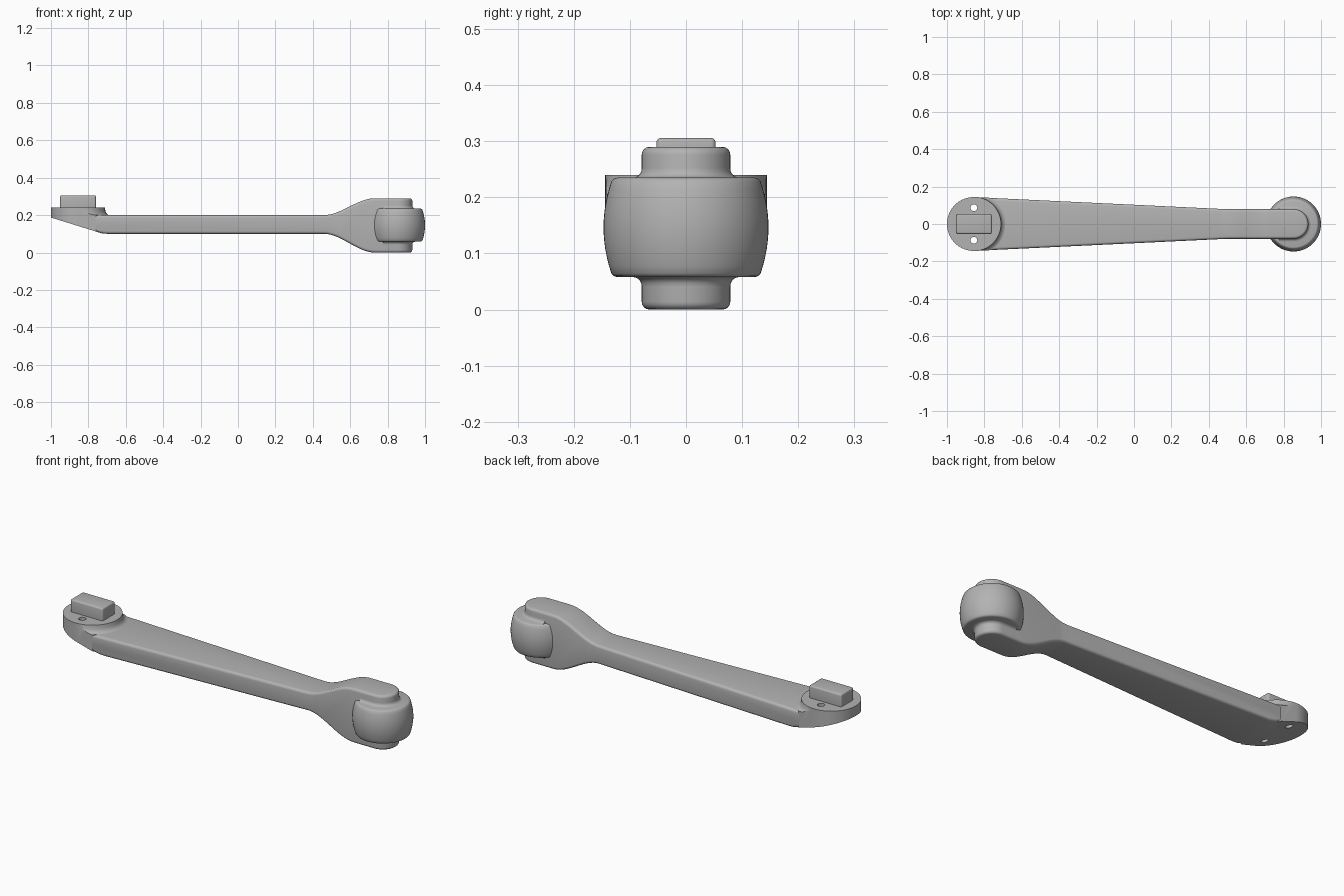
import bpy, bmesh, math
from mathutils import Vector

cube = bpy.data.objects.get("Cube")
if cube:
    bpy.data.objects.remove(cube, do_unlink=True)

grey = bpy.data.materials.new("plain grey")
grey.use_nodes = True
GREY = (0.45, 0.45, 0.45, 1)
grey.diffuse_color = GREY
grey.node_tree.nodes["Principled BSDF"].inputs["Base Color"].default_value = GREY

MOUNT_X, ROLLER_X = -0.856, 0.853
MOUNT_R, FORK_R = 0.144, 0.079


def loft(name, loops):
    """Closed solid skinned through loops of equal point count."""
    bm = bmesh.new()
    rings = [[bm.verts.new(p) for p in loop] for loop in loops]
    n = len(rings[0])
    for a, b in zip(rings, rings[1:]):
        for i in range(n):
            j = (i + 1) % n
            bm.faces.new((a[i], a[j], b[j], b[i]))
    bm.faces.new(rings[0][::-1])
    bm.faces.new(rings[-1])
    bmesh.ops.recalc_face_normals(bm, faces=bm.faces)
    mesh = bpy.data.meshes.new(name)
    bm.to_mesh(mesh)
    bm.free()
    mesh.materials.append(grey)
    obj = bpy.data.objects.new(name, mesh)
    bpy.context.collection.objects.link(obj)
    return obj


def lathe(name, x, y, profile, n=64):
    return loft(name, [[(x + r * math.cos(math.tau * i / n),
                         y + r * math.sin(math.tau * i / n), z)
                        for i in range(n)] for r, z in profile])


def prism_z(name, outline, z0, z1):
    return loft(name, [[(x, y, z) for x, y in outline] for z in (z0, z1)])


def prism_y(name, outline):
    return loft(name, [[(x, y, z) for x, z in outline] for y in (-0.3, 0.3)])


def arc(cx, r, start, end, n=28):
    return [(cx + r * math.cos(math.radians(start + (end - start) * i / n)),
             r * math.sin(math.radians(start + (end - start) * i / n)))
            for i in range(n + 1)]


def apply_modifier(obj, mod):
    bpy.context.view_layer.objects.active = obj
    bpy.ops.object.modifier_apply(modifier=mod.name)


def boolean(obj, cutter, operation):
    mod = obj.modifiers.new("cut", 'BOOLEAN')
    mod.operation, mod.solver, mod.object = operation, 'EXACT', cutter
    apply_modifier(obj, mod)


def soften(obj, width, segments=4):
    mod = obj.modifiers.new("rounding", 'BEVEL')
    mod.width, mod.segments = width, segments
    mod.limit_method, mod.angle_limit = 'ANGLE', math.radians(30)
    mod.use_clamp_overlap = False
    apply_modifier(obj, mod)


def smooth(obj, degrees=30):
    bpy.ops.object.select_all(action='DESELECT')
    obj.select_set(True)
    bpy.context.view_layer.objects.active = obj
    bpy.ops.object.shade_smooth_by_angle(angle=math.radians(degrees))


# Side profile: sloped underside, slim shank, S-curves out to the fork
def swell(flat, full, n=16):
    points = []
    for i in range(n + 1):
        t = i / n
        points.append((0.46 + 0.27 * t, flat + (full - flat) * t * t * (3 - 2 * t)))
    return points


underside = [(-1.1, 0.218), (-0.73, 0.103), (-0.7, 0.1)]
side = (underside + swell(0.1, 0) + [(1.1, 0), (1.1, 0.29)]
        + swell(0.2, 0.29)[::-1] + [(-1.1, 0.2)])

# Plan outline: rounded fork end and straight taper to the mount
fork_end = arc(ROLLER_X, FORK_R, -90, 90)
taper_front, taper_back = [(0.5, -FORK_R)], [(0.5, FORK_R)]
arm_plan = taper_front + fork_end + taper_back + [(-0.84, 0.143), (-0.84, -0.143)]
mount_plan = taper_front + fork_end + taper_back + arc(MOUNT_X, MOUNT_R, 87, 273, 40)

arm = prism_z("arm", arm_plan, -0.1, 0.5)
side_cutter = prism_y("side_cutter", side)
boolean(arm, side_cutter, 'INTERSECT')
soften(arm, 0.014)

# Round mount with a fillet running down onto the arm
mount = lathe("mount_disc", MOUNT_X, 0, [
    (0.168, 0.05), (0.168, 0.2), (0.159, 0.203), (0.152, 0.21),
    (0.147, 0.22), (0.1445, 0.24)])
plan_cutter = prism_z("plan_cutter", mount_plan, -0.2, 0.5)
slope_cutter = prism_y("slope_cutter", underside + [(0, 0.1), (0, 0.4), (-1.1, 0.4)])
for cutter in (plan_cutter, slope_cutter):
    boolean(mount, cutter, 'INTERSECT')

# Screw holes through the mount
helpers = [side_cutter, plan_cutter, slope_cutter]
for y in (-0.087, 0.087):
    drill = lathe("drill", MOUNT_X, y, [(0.018, -0.1), (0.018, 0.5)], 32)
    for part in (mount, arm):
        boolean(part, drill, 'DIFFERENCE')
    helpers.append(drill)
for helper in helpers:
    bpy.data.objects.remove(helper, do_unlink=True)

# Locating key on the mount
key = prism_z("locating_key", [(-0.951, -0.053), (-0.76, -0.053),
                               (-0.76, 0.053), (-0.951, 0.053)], 0.22, 0.306)
soften(key, 0.009)

# Barrel-shaped roller held in the fork
LOW, HIGH, MID = 0.058, 0.235, 0.1465
profile = [(0.123, LOW), (0.129, LOW + 0.002)]
for i in range(13):
    t = -1 + i / 6
    profile.append((0.147 - 0.014 * t * t, MID + t * 0.082))
profile += [(0.129, HIGH - 0.002), (0.123, HIGH)]
roller = lathe("roller", ROLLER_X, 0, profile)

# Fillets where the fork meets the roller ends
parts = [arm, mount, key, roller]
for name, base, direction in (("upper_fillet", HIGH, 1), ("lower_fillet", LOW, -1)):
    loops = []
    for i in range(6):
        a = math.pi / 2 * i / 5
        r = FORK_R + 0.016 * (1 - math.sin(a))
        z = base + direction * 0.016 * (1 - math.cos(a))
        outline = [(0.775, -r)] + arc(ROLLER_X, r, -90, 90) + [(0.775, r)]
        loops.append([(x, y, z) for x, y in outline])
    parts.append(loft(name, loops))

for part in parts:
    smooth(part)
